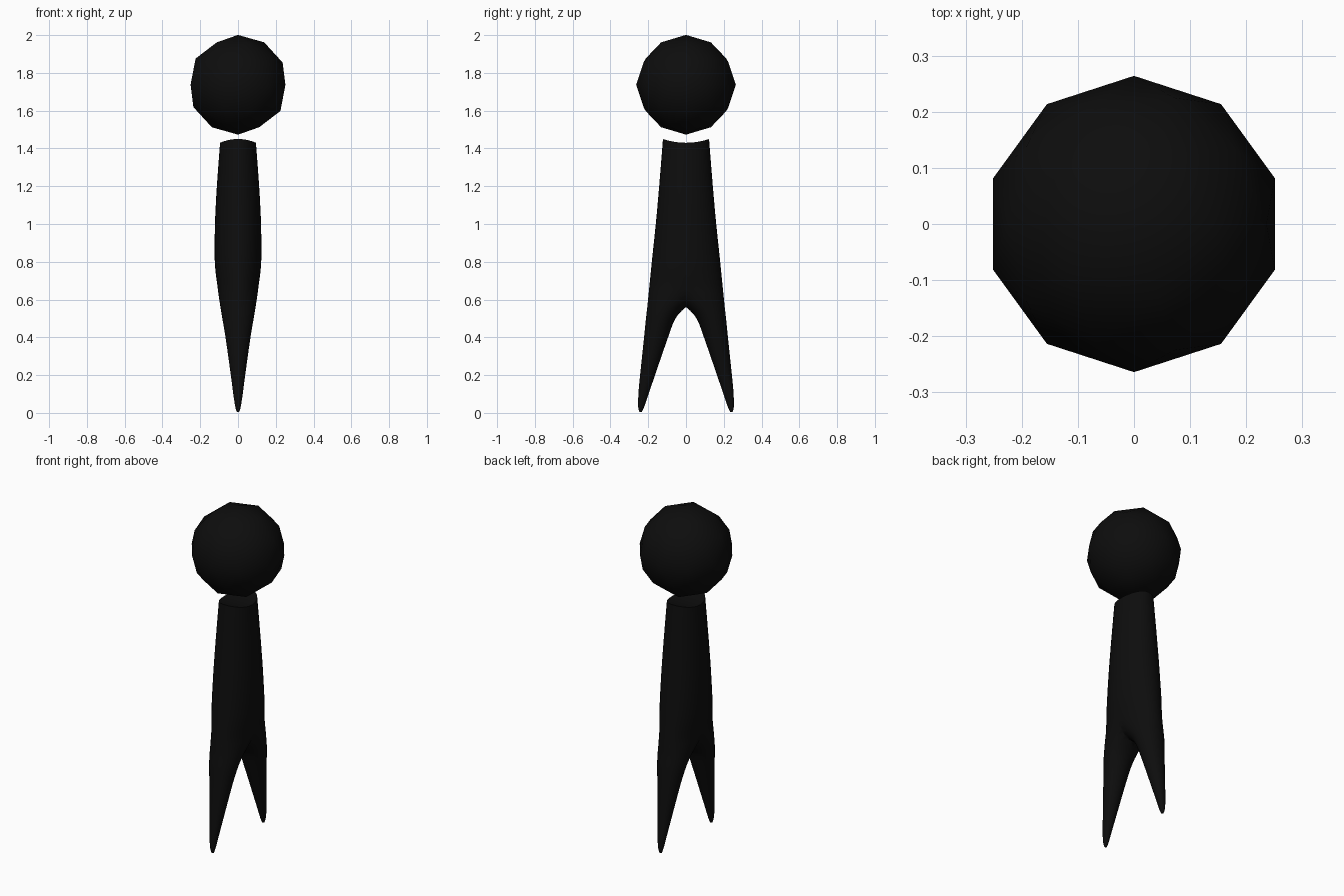
import bpy, bmesh, math
from mathutils import Vector

cube = bpy.data.objects.get("Cube")
if cube:
    bpy.data.objects.remove(cube)

black = bpy.data.materials.new("matte black")
black.use_nodes = True
colour = (0.004, 0.004, 0.004, 1)
black.diffuse_color = colour
black.node_tree.nodes["Principled BSDF"].inputs["Base Color"].default_value = colour

# Head: a faceted ball floating above the body
bpy.ops.mesh.primitive_ico_sphere_add(subdivisions=2, radius=0.264, location=(0, 0, 1.737))
head = bpy.context.object
head.name = "head"
head.data.materials.append(black)
bpy.ops.object.shade_smooth_by_angle(angle=math.radians(60))

# Sections of one half: height, half width, inner edge, middle, outer edge
sections = [Vector(row) for row in (
    (0.005, 0.006, 0.234, 0.24, 0.246),
    (0.03, 0.014, 0.222, 0.24, 0.253),
    (0.1, 0.025, 0.198, 0.23, 0.252),
    (0.2, 0.038, 0.164, 0.205, 0.243),
    (0.4, 0.066, 0.095, 0.16, 0.222),
    (0.5, 0.083, 0.056, 0.13, 0.212),
    (0.56, 0.093, 0, 0.1, 0.205),
    (0.62, 0.102, -0.09, 0.06, 0.199),
    (0.68, 0.11, -0.16, 0.02, 0.193),
    (0.8, 0.123, -0.18, 0, 0.181),
    (1, 0.122, -0.16, 0, 0.16),
    (1.2, 0.112, -0.142, 0, 0.142),
    (1.45, 0.095, -0.122, 0, 0.122))]


def smooth_path(points, steps):
    """Catmull-Rom samples through the given points."""
    padded = [points[0]] + points + [points[-1]]
    path = []
    for a, b, c, d in zip(padded, padded[1:], padded[2:], padded[3:]):
        for i in range(steps):
            t = i / steps
            path.append(b + (c - a) * t / 2 + (a * 2 - b * 5 + c * 4 - d) * t * t / 2
                        + (b * 3 - a - c * 3 + d) * t ** 3 / 2)
    return path + [points[-1]]


SIDES = 32
bm = bmesh.new()
rings = []
for z, width, inner, middle, outer in smooth_path(sections, 3):
    ring = []
    for i in range(SIDES):
        angle = math.tau * i / SIDES
        s = math.sin(angle)
        y = middle + s * (outer - middle if s > 0 else middle - inner)
        # The rim dips at the sides, forming a shallow saddle
        dip = 0.02 * (1 - s * s) * max(0, (z - 1.2) / 0.25)
        ring.append(bm.verts.new((width * math.cos(angle), y, z - dip)))
    rings.append(ring)

# Walls, foot tip and saddle-shaped top
for low, high in zip(rings, rings[1:]):
    for i in range(SIDES):
        j = (i + 1) % SIDES
        bm.faces.new((low[i], low[j], high[j], high[i]))
bm.faces.new(rings[0][::-1])
top, half = rings[-1], SIDES // 2
for start in (0, half):
    for i in range(half // 2):
        strip = [top[(start + k) % SIDES] for k in (i, i + 1, half - i - 1, half - i)]
        bm.faces.new(strip if i < half // 2 - 1 else (strip[0], strip[1], strip[3]))

# Keep the front-to-back half that the mirror will complete
bmesh.ops.bisect_plane(bm, geom=bm.verts[:] + bm.edges[:] + bm.faces[:], dist=0.0001,
                       plane_co=(0, 0, 0), plane_no=(0, 1, 0), clear_inner=True)
bmesh.ops.recalc_face_normals(bm, faces=bm.faces)
mesh = bpy.data.meshes.new("body_and_legs")
bm.to_mesh(mesh)
bm.free()
body = bpy.data.objects.new("body_and_legs", mesh)
bpy.context.collection.objects.link(body)
mesh.materials.append(black)

mirror = body.modifiers.new("mirror", 'MIRROR')
mirror.use_axis = (False, True, False)
mirror.merge_threshold = 0.001

bpy.ops.object.select_all(action='DESELECT')
body.select_set(True)
bpy.context.view_layer.objects.active = body
bpy.ops.object.shade_smooth_by_angle(angle=math.radians(50))
